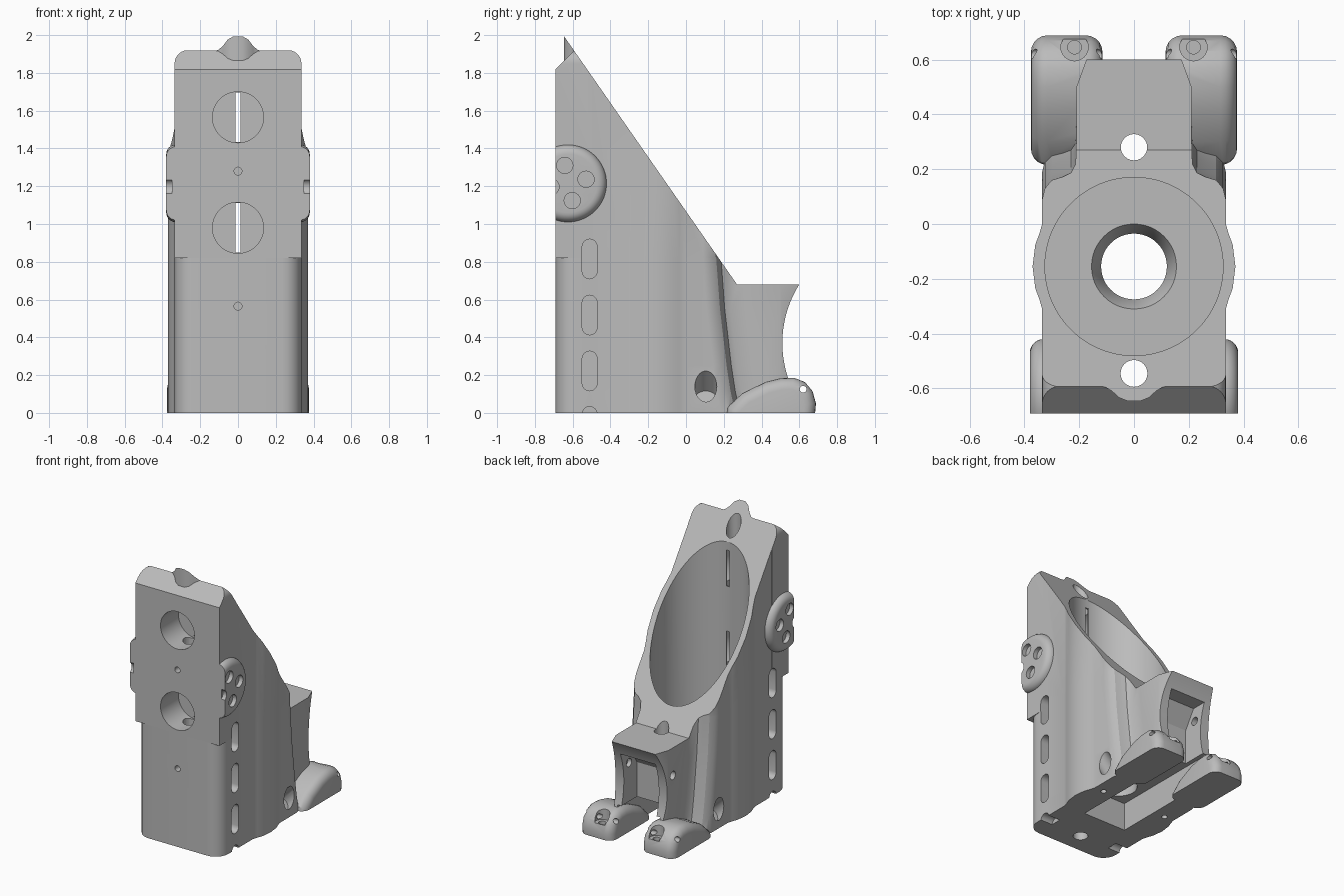
import bpy, bmesh, math
from mathutils import Vector

old = bpy.data.objects.get("Cube")
if old:
    bpy.data.objects.remove(old, do_unlink=True)

grey = bpy.data.materials.new("plain grey")
grey.use_nodes = True
grey.diffuse_color = (0.5, 0.5, 0.5, 1)
grey.node_tree.nodes["Principled BSDF"].inputs["Base Color"].default_value = (0.5, 0.5, 0.5, 1)


def loft(name, rings):
    """Closed solid through rings of equal point count."""
    bm = bmesh.new()
    loops = [[bm.verts.new(p) for p in ring] for ring in rings]
    for a, b in zip(loops, loops[1:]):
        for i in range(len(a)):
            j = (i + 1) % len(a)
            bm.faces.new((a[i], a[j], b[j], b[i]))
    bm.faces.new(loops[0])
    bm.faces.new(loops[-1])
    bmesh.ops.recalc_face_normals(bm, faces=bm.faces)
    me = bpy.data.meshes.new(name)
    bm.to_mesh(me)
    bm.free()
    me.materials.append(grey)
    ob = bpy.data.objects.new(name, me)
    bpy.context.scene.collection.objects.link(ob)
    return ob


def prism(name, pts, axis, a, b):
    """Extrude a 2D polygon along one axis."""
    def place(p, d):
        q = list(p)
        q.insert("xyz".index(axis), d)
        return q
    return loft(name, [[place(p, d) for p in pts] for d in (a, b)])


def arc(cx, cy, r, start=0, end=360, n=32):
    full = end - start == 360
    steps = n if full else n + 1
    return [(cx + r * math.cos(math.radians(start + (end - start) * i / n)),
             cy + r * math.sin(math.radians(start + (end - start) * i / n))) for i in range(steps)]


def rod(name, p, q, r, n=24, r2=None):
    """Round bar between two points, optionally tapered."""
    p, q = Vector(p), Vector(q)
    turn = (q - p).to_track_quat('Z', 'Y')
    return loft(name, [[c + turn @ Vector((x, y, 0)) for x, y in arc(0, 0, rad, n=n)]
                       for c, rad in ((p, r), (q, r if r2 is None else r2))])


def box(name, x, y, z):
    return prism(name, [(x[0], y[0]), (x[1], y[0]), (x[1], y[1]), (x[0], y[1])], 'z', *z)


def apply(ob, mod):
    with bpy.context.temp_override(object=ob, active_object=ob, selected_objects=[ob]):
        bpy.ops.object.modifier_apply(modifier=mod.name)


def combine(ob, tool, op='DIFFERENCE'):
    mod = ob.modifiers.new("combine", 'BOOLEAN')
    mod.operation, mod.solver, mod.object = op, 'EXACT', tool
    apply(ob, mod)
    bpy.data.objects.remove(tool, do_unlink=True)


def add(ob, tool):
    combine(ob, tool, 'UNION')


def round_rim(ob, width, segments):
    mod = ob.modifiers.new("rim", 'BEVEL')
    mod.width, mod.segments, mod.limit_method = width, segments, 'ANGLE'
    mod.angle_limit = math.radians(50)
    apply(ob, mod)


def outline(z, front, r, s):
    """Plan of the main body: rounded front, side bulge, rear shoulder."""
    half = arc(0.335 - r, front + r, r, -90, 0, 6)
    half += [(0.335, -0.31), (0.345, -0.275), (0.36, -0.235), (0.37, -0.155),
             (0.36, -0.075), (0.345, -0.035), (0.335, 0)]
    half += [(x, y + s) for x, y in ((0.335, 0.09), (0.325, 0.13), (0.3, 0.16), (0.26, 0.172),
                                     (0.23, 0.185), (0.213, 0.215), (0.21, 0.3))]
    return [(x, y, z) for x, y in half + [(-x, y) for x, y in reversed(half)]]


# Main body, flaring at the rear foot
housing = loft("housing", [outline(0, -0.69, 0.1, 0.1), outline(0.12, -0.69, 0.1, 0.075),
                           outline(0.25, -0.69, 0.1, 0.055), outline(0.55, -0.69, 0.1, 0.02),
                           outline(0.819, -0.69, 0.1, 0), outline(0.821, -0.59, 0.06, 0),
                           outline(2.3, -0.59, 0.06, 0)])

# Rear tongue with a hollowed back and open channel
tongue = prism("tongue", [(-0.21, 0.1), (0.21, 0.1), (0.21, 0.5), (0.17, 0.61),
                          (-0.17, 0.61), (-0.21, 0.5)], 'z', 0, 0.9)
combine(tongue, prism("back_curve", arc(1.09, 0.37, 0.58, n=96), 'x', -1, 1))
add(housing, tongue)
combine(housing, prism("rear_opening", [(0.36, -0.1), (0.36, 0.45), (0.44, 0.58), (0.8, 0.58),
                                        (0.8, -0.1)], 'x', -0.14, 0.14))
combine(housing, box("under_channel", (-0.17, 0.17), (-0.3, 0.8), (-0.1, 0.2)))

# Front plate with rounded upper corners and a chamfered top
plate_shape = [(-0.336, 0.82), (0.336, 0.82)] + arc(0.266, 1.85, 0.07, 0, 90, 6) \
    + arc(-0.266, 1.85, 0.07, 90, 180, 6)
plate = prism("front_plate", plate_shape, 'y', -0.692, -0.5)
combine(plate, prism("top_chamfer", [(-0.72, 1.79), (-0.56, 1.95), (-0.56, 2.2), (-0.72, 2.2)],
                     'x', -1, 1))
add(housing, plate)

# Bell-shaped lug at the top front
bell = [(0.14, -0.55), (0.14, -0.588), (0.105, -0.595), (0.08, -0.61), (0.055, -0.633), (0.025, -0.645)]
add(housing, prism("top_lug", bell + [(-x, y) for x, y in reversed(bell)], 'z', 1.75, 2.3))

ear_side = [(0.2, -0.1), (0.22, 0.03), (0.3, 0.105), (0.42, 0.163), (0.5, 0.183), (0.57, 0.186),
            (0.63, 0.163), (0.67, 0.115), (0.688, 0.05), (0.675, -0.1)]
for s in (-1, 1):
    # Domed side disc
    disc = prism("side_disc", arc(-0.625, 1.215, 0.205, n=64), 'x', s * 0.2, s * 0.38)
    round_rim(disc, 0.05, 6)
    combine(disc, box("disc_trim", (-1, 1), (-1, -0.691), (0, 2)))
    add(housing, disc)
    # Rounded foot ear
    ear = prism("foot_ear", ear_side, 'x', s * 0.115, s * 0.376)
    round_rim(ear, 0.06, 5)
    combine(ear, box("ear_trim", (-1, 1), (0, 1), (-0.5, 0)))
    add(housing, ear)

# Sloping top
combine(housing, prism("top_slope", [(-0.9, 2.359), (0.27, 0.68), (1, 0.68), (1, 3), (-0.9, 3)],
                       'x', -1, 1))

# Large bore with a chamfered drain hole
combine(housing, prism("bore", arc(0, -0.155, 0.325, n=96), 'z', 0.32, 3))
combine(housing, rod("drain_chamfer", (0, -0.155, 0.33), (0, -0.155, 0.25), 0.16, 48, 0.12))
combine(housing, rod("drain", (0, -0.155, 0.3), (0, -0.155, 0.1), 0.12, 48))

# Vertical pin holes
combine(housing, rod("front_pin", (0, -0.545, -0.1), (0, -0.545, 2.2), 0.049))
combine(housing, rod("rear_pin", (0, 0.28, 0.1), (0, 0.28, 1), 0.048))

# Front pockets, their thin slits and screw holes
for z in (0.98, 1.565):
    combine(housing, rod("pocket", (0, -0.8, z), (0, -0.487, z), 0.135, 48))
    combine(housing, box("slit", (-0.012, 0.012), (-0.5, -0.44), (z - 0.13, z + 0.13)))
for z in (0.565, 1.28):
    combine(housing, rod("screw_hole", (0, -0.8, z), (0, -0.6, z), 0.021, 16))

for s in (-1, 1):
    # Slots down each side
    for z in (-0.072, 0.222, 0.518, 0.815):
        slot = arc(-0.51, z + 0.065, 0.04, 0, 180, 8) + arc(-0.51, z - 0.065, 0.04, 180, 360, 8)
        combine(housing, prism("slot", slot, 'x', s * 0.24, s * 0.5))
    # Ring of dimples in the disc
    for y, z in arc(-0.622, 1.217, 0.095, 12, 372, 4):
        combine(housing, rod("dimple", (s * 0.35, y, z), (s * 0.5, y, z), 0.043))
    # Slanted screw hole and ear holes
    combine(housing, rod("slanted_hole", (s * 0.27, 0.105, 0.075), (s * 0.48, 0.105, 0.285), 0.058))
    combine(housing, rod("ear_recess", (s * 0.217, 0.645, 0.1), (s * 0.217, 0.645, 0.4), 0.05))
    combine(housing, rod("ear_screw", (s * 0.217, 0.645, 0.03), (s * 0.217, 0.645, 0.2), 0.025, 16))
    combine(housing, rod("ear_side_hole", (s * 0.05, 0.62, 0.125), (s * 0.5, 0.62, 0.125), 0.018, 16))
    combine(housing, rod("base_hole", (s * 0.26, 0, -0.1), (s * 0.26, 0, 0.1), 0.02, 16))
# Cross hole in one wall of the tongue
combine(housing, rod("cross_hole", (-0.3, 0.45, 0.48), (0.17, 0.45, 0.48), 0.03))

# Shading and material
for p in housing.data.polygons:
    p.material_index = 0
while len(housing.data.materials) > 1:
    housing.data.materials.pop()
bpy.ops.object.select_all(action='DESELECT')
housing.select_set(True)
bpy.context.view_layer.objects.active = housing
bpy.ops.object.shade_smooth_by_angle(angle=math.radians(30))
